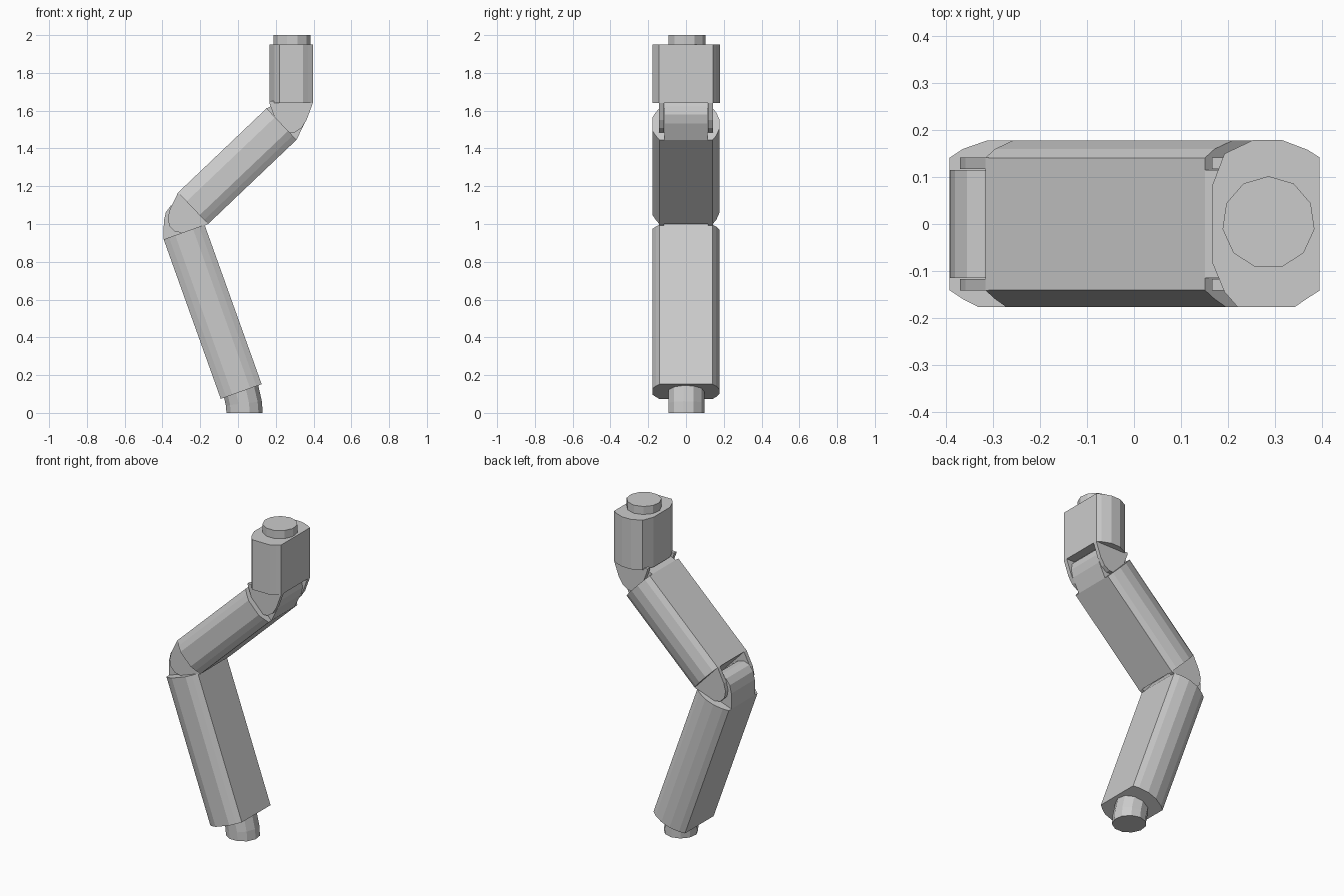
import bpy, math
from mathutils import Vector, Matrix

if "Cube" in bpy.data.objects:
    bpy.data.objects.remove(bpy.data.objects["Cube"])

SIDES = 11        # facets of the round connectors
EAR_IN, EAR_OUT = 0.117, 0.142


def loft(name, rings, matrix=Matrix()):
    """Closed solid through rings of equal point count."""
    n = len(rings[0])
    verts = [p for r in rings for p in r]
    faces = [tuple(reversed(range(n))),
             tuple(range(len(verts) - n, len(verts)))]
    for k in range(len(rings) - 1):
        for i in range(n):
            j = (i + 1) % n
            faces.append((k * n + i, k * n + j, (k + 1) * n + j, (k + 1) * n + i))
    mesh = bpy.data.meshes.new(name)
    mesh.from_pydata([matrix @ Vector(v) for v in verts], [], faces)
    mesh.update()
    ob = bpy.data.objects.new(name, mesh)
    bpy.context.collection.objects.link(ob)
    return ob


def frame(x, z, tilt):
    return Matrix.Translation((x, 0, z)) @ Matrix.Rotation(math.radians(tilt), 4, 'Y')


def circle(r, z, y=0.0):
    out = []
    for i in range(SIDES):
        a = math.pi / 2 + 2 * math.pi * i / SIDES
        out.append((r * math.cos(a), y + r * math.sin(a), z))
    return out


# Cross-sections: flat on x, faceted rounding on both y ends
LIMB = [(0.115, 0.141), (0.085, 0.16), (0.03, 0.178), (-0.03, 0.178),
        (-0.085, 0.16), (-0.115, 0.141), (-0.115, -0.141), (-0.085, -0.16),
        (-0.05, -0.177), (0.05, -0.177), (0.085, -0.16), (0.115, -0.141)]
HEAD = [(0.115, 0.142), (0.09, 0.158), (0.035, 0.179), (-0.027, 0.179),
        (-0.088, 0.15), (-0.115, 0.08), (-0.115, -0.08), (-0.088, -0.145),
        (-0.06, -0.177), (0.062, -0.177), (0.09, -0.158), (0.115, -0.142)]

# Rounded tab outline (x, outward)
TAB = [(-0.115, -0.01), (0.115, -0.01), (0.115, 0.0), (0.082, 0.09), (0.055, 0.132),
       (0.02, 0.155), (-0.02, 0.155), (-0.055, 0.132), (-0.082, 0.09), (-0.115, 0.0)]


def body(name, section, length, m):
    return loft(name, [[(x, y, z) for x, y in section] for z in (0, length)], m)


def tab(name, y0, y1, base, direction, m):
    pts = TAB if direction < 0 else TAB[::-1]
    return loft(name, [[(x, y, base + direction * h) for x, h in pts]
                       for y in (y1, y0)][::direction * -1 if direction > 0 else 1]
                if direction < 0 else
                [[(x, y, base + h) for x, h in pts] for y in (y0, y1)], m)


def ears(name, m):
    for side, lo, hi in (("back", EAR_IN, EAR_OUT), ("front", -EAR_OUT, -EAR_IN)):
        tab(f"{name}_{side}_ear", lo, hi, 0.0, -1, m)


# Lower limb with a tongue into the knee
lower = frame(0.017, 0.113, -19.7)
body("lower_limb", LIMB, 0.897, lower)
tab("knee_tongue", -0.115, 0.115, 0.897, 1, lower)

# Upper limb: ears over the knee, tongue into the top joint
upper = frame(-0.238, 1.083, 46.4)
body("upper_limb", LIMB, 0.647, upper)
ears("knee", upper)
tab("top_joint_tongue", -0.115, 0.115, 0.647, 1, upper)

# Head block with its ears and round connector
head = frame(0.281, 1.64, 0)
body("head_block", HEAD, 0.31, head)
ears("top_joint", head)
loft("top_connector", [circle(0.099, 0.30, 0.003), circle(0.099, 0.36, 0.003)],
     Matrix.Translation((0.006, 0, 0)) @ head)

# Bent round connector at the foot
bend = [(0.035, 0.0, 0), (0.031, 0.05, -7), (0.014, 0.125, -19.7)]
loft("foot_connector", [[frame(x, z, t) @ Vector(p) for p in circle(0.097, 0)]
                        for x, z, t in bend])

# Make every shell face outward
import bmesh
for ob in bpy.context.collection.objects:
    bm = bmesh.new()
    bm.from_mesh(ob.data)
    bmesh.ops.recalc_face_normals(bm, faces=bm.faces)
    bm.to_mesh(ob.data)
    bm.free()
